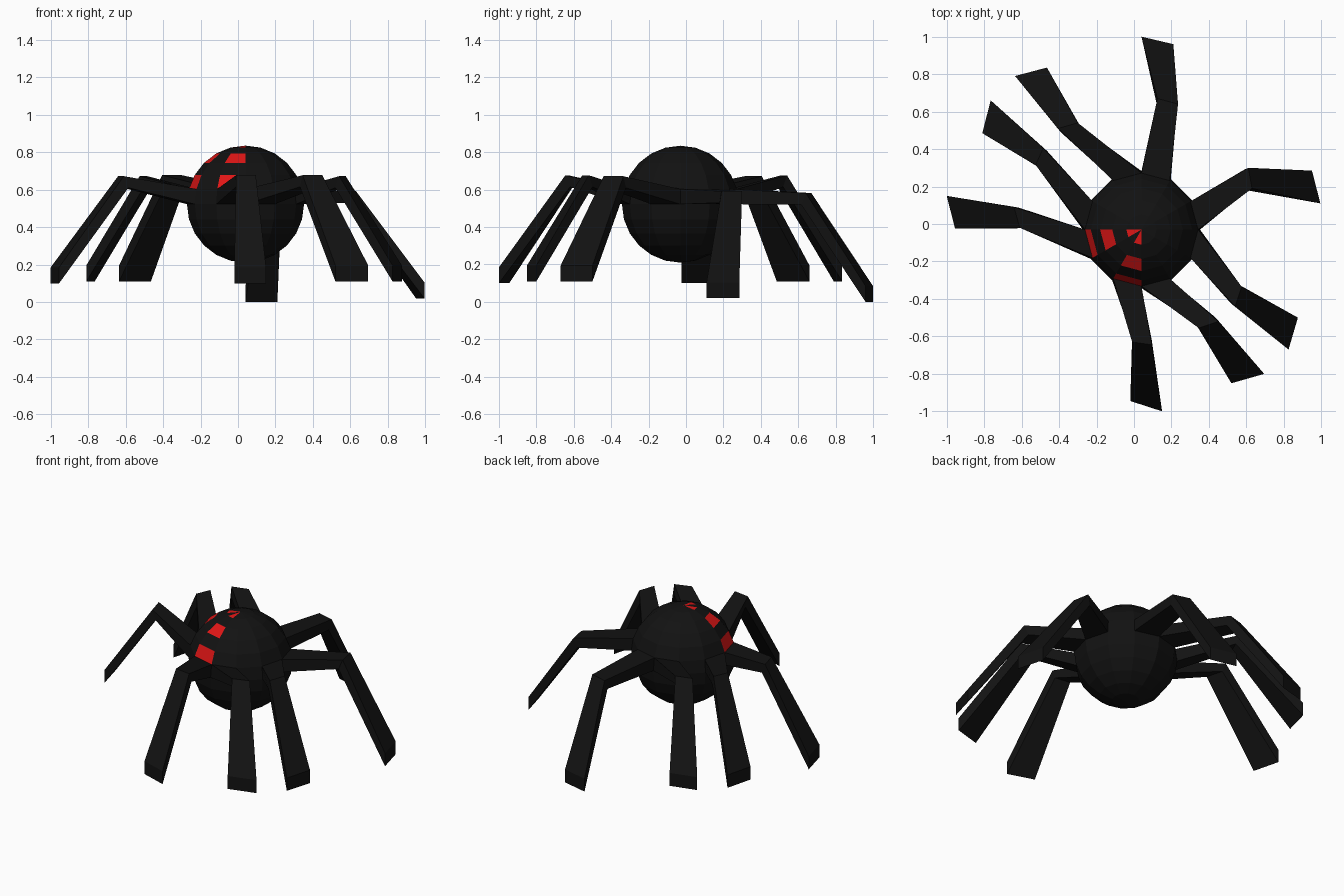
import bpy, bmesh, math
from mathutils import Vector

if "Cube" in bpy.data.objects:
    bpy.data.objects.remove(bpy.data.objects["Cube"])

C = Vector((0.04, -0.03, 0.5225))   # body centre
R = 0.3125
RING = math.radians(15)


def material(name, rgb):
    m = bpy.data.materials.new(name)
    m.diffuse_color = (*rgb, 1)
    m.use_nodes = True
    m.node_tree.nodes["Principled BSDF"].inputs["Base Color"].default_value = m.diffuse_color
    return m


black = material("black", (0.006, 0.006, 0.006))
red = material("red", (0.75, 0.008, 0.008))


def finish(bm, name, mats):
    mesh = bpy.data.meshes.new(name)
    bm.to_mesh(mesh)
    bm.free()
    for m in mats:
        mesh.materials.append(m)
    ob = bpy.data.objects.new(name, mesh)
    bpy.context.collection.objects.link(ob)
    return ob


# Legs: start sector of the body -> knee pair, foot pair (x, y), knee z, foot z
legs = {
    0:   ((.63, .19), (.61, .30), (.995, .11), (.95, .285), .53, .02),
    60:  ((.235, .64), (.125, .67), (.21, .96), (.04, 1.0), .52, .0),
    90:  ((-.30, .54), (-.405, .51), (-.465, .835), (-.635, .79), .615, .11),
    150: ((-.485, .405), (-.525, .315), (-.765, .66), (-.81, .485), .61, .11),
    180: ((-.64, .09), (-.61, -.02), (-1.0, .15), (-.955, -.025), .61, .10),
    240: ((-.01, -.63), (.095, -.645), (-.02, -.945), (.15, -1.0), .615, .10),
    270: ((.345, -.555), (.45, -.52), (.52, -.85), (.695, -.80), .615, .11),
    330: ((.54, -.44), (.575, -.335), (.825, -.67), (.875, -.50), .61, .11),
}

# Body: faceted ball, red patches in two sectors, openings where legs join
bm = bmesh.new()
bmesh.ops.create_uvsphere(bm, u_segments=12, v_segments=12, radius=R)
openings = []
for f in bm.faces:
    c = f.calc_center_median()
    sector = int((math.degrees(math.atan2(c.y, c.x)) % 360) // 30) * 30
    band = int(math.atan2(c.xy.length, c.z) // RING)
    if sector in (180, 240) and band in (0, 2, 4):
        f.material_index = 1
    if sector in legs and band == 5:
        openings.append(f)
bmesh.ops.delete(bm, geom=openings, context='FACES')
bmesh.ops.translate(bm, verts=bm.verts, vec=C)
finish(bm, "body", [black, red])


def sphere_point(deg, polar):
    a = math.radians(deg)
    return C + R * Vector((math.sin(polar) * math.cos(a),
                           math.sin(polar) * math.sin(a), math.cos(polar)))


def section(p, q, z, h, inset):
    # Upright four-sided section, lower edge pulled towards the body
    pull = (C.xy - (Vector(p) + Vector(q)) / 2).normalized() * inset
    return [Vector((p[0] + pull.x, p[1] + pull.y, z)),
            Vector((q[0] + pull.x, q[1] + pull.y, z)),
            Vector((*q, z + h)), Vector((*p, z + h))]


for i, (deg, (k1, k2, f1, f2, kz, fz)) in enumerate(legs.items(), 1):
    rings = [
        [sphere_point(deg, 6 * RING), sphere_point(deg + 30, 6 * RING),
         sphere_point(deg + 30, 5 * RING), sphere_point(deg, 5 * RING)],
        section(k1, k2, kz, .062, .025),
        section(f1, f2, fz, .085, 0),
    ]
    bm = bmesh.new()
    vs = [[bm.verts.new(p) for p in ring] for ring in rings]
    for a, b in zip(vs, vs[1:]):
        for j in range(4):
            k = (j + 1) % 4
            bm.faces.new((a[j], a[k], b[k], b[j]))
    bm.faces.new(vs[-1])
    bmesh.ops.recalc_face_normals(bm, faces=bm.faces)
    finish(bm, f"leg_{i}", [black])
